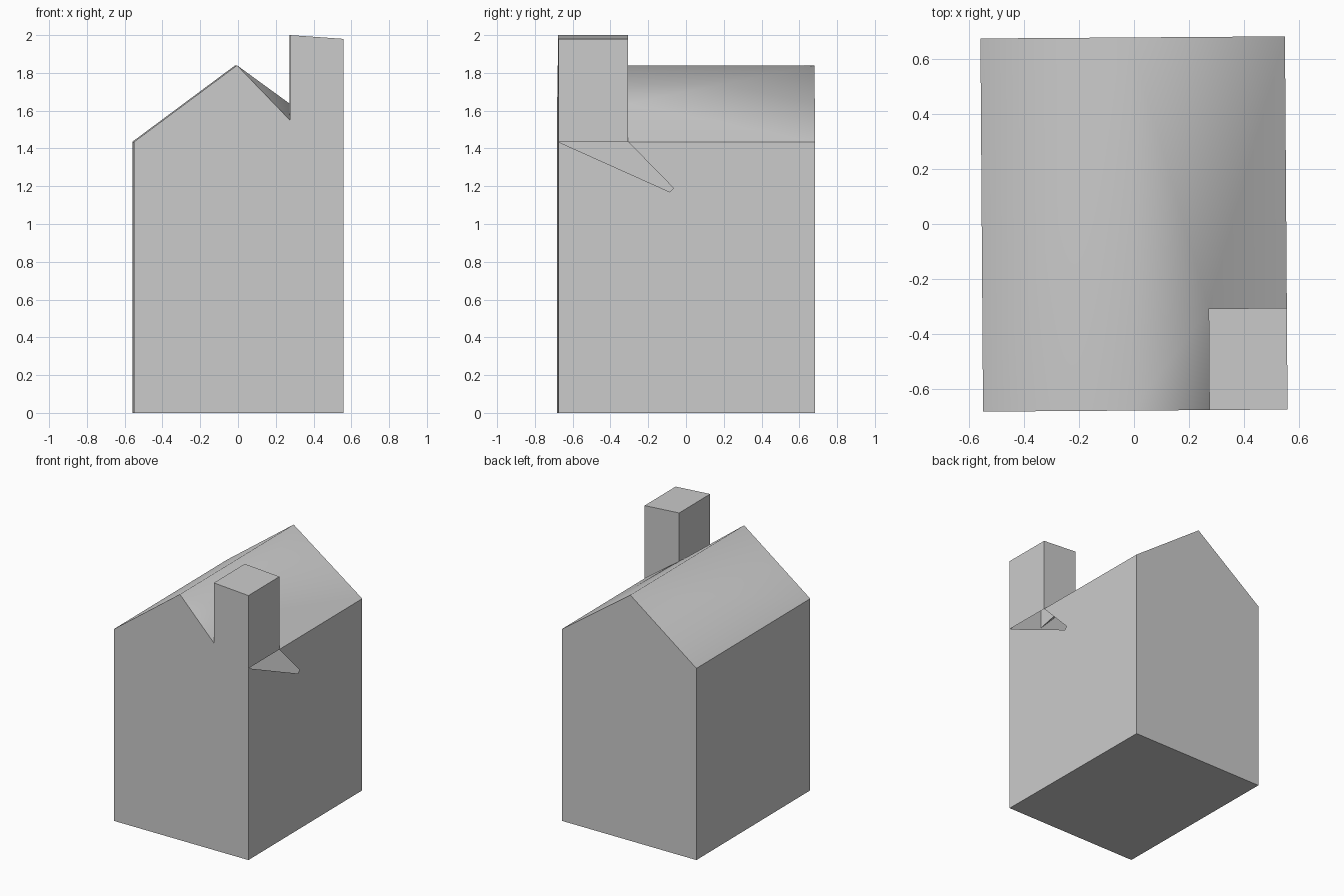
import bpy, bmesh, math

cube = bpy.data.objects.get("Cube")
if cube:
    bpy.data.objects.remove(cube, do_unlink=True)

# Single plain grey
grey = bpy.data.materials.new("light_grey")
grey.use_nodes = True
colour = (0.6, 0.6, 0.6, 1)
grey.diffuse_color = colour
grey.node_tree.nodes["Principled BSDF"].inputs["Base Color"].default_value = colour

# Main dimensions
W, D = 0.555, 0.68            # half width, half depth
EAVE, RIDGE, RIDGE_X = 1.435, 1.84, -0.01
CH_X, CH_Y = 0.27, -0.31      # inner side and rear of chimney
CH_HIGH, CH_LOW = 2.0, 1.98   # chimney top slopes slightly outward


def build(name, faces, smooth=False):
    """Joins flat outlines into one shell, sharing matching corners."""
    bm = bmesh.new()
    corners = {}
    for outline in faces:
        for p in outline:
            if p not in corners:
                corners[p] = bm.verts.new(p)
        bm.faces.new([corners[p] for p in outline]).smooth = smooth
    mesh = bpy.data.meshes.new(name)
    bm.to_mesh(mesh)
    bm.free()
    mesh.materials.append(grey)
    obj = bpy.data.objects.new(name, mesh)
    obj.rotation_euler.z = math.radians(0.4)
    bpy.context.collection.objects.link(obj)
    return obj


def at_y(y, profile):
    return [(x, y, z) for x, z in profile]


def at_x(x, profile):
    return [(x, y, z) for y, z in profile]


# Shared corners
ridge_front, ridge_back = (RIDGE_X, -D, RIDGE), (RIDGE_X, D, RIDGE)
valley_front, valley_back = (CH_X, -D, 1.55), (CH_X, CH_Y, 1.638)
chimney_foot = (W, CH_Y, EAVE)
inner_front, inner_back = (CH_X, -D, CH_HIGH), (CH_X, CH_Y, CH_HIGH)
outer_front, outer_back = (W, -D, CH_LOW), (W, CH_Y, CH_LOW)

# Walls: the front gable runs up into the chimney, the side has a slanted gap
gable = [(-W, 0), (W, 0), (W, EAVE), (RIDGE_X, RIDGE), (-W, EAVE)]
front = [(-W, 0), (W, 0), (W, EAVE), (W, CH_LOW), (CH_X, CH_HIGH), (CH_X, 1.55),
         (RIDGE_X, RIDGE), (-W, EAVE)]
side = [(-D, 0), (D, 0), (D, EAVE), (CH_Y, EAVE), (-0.07, 1.19),
        (-0.09, 1.17), (-D, EAVE)]
build("walls", [
    at_y(-D, front),
    at_y(D, gable[::-1]),
    at_x(W, side),
    at_x(-W, [(D, 0), (-D, 0), (-D, EAVE), (D, EAVE)]),
    [(-W, -D, 0), (-W, D, 0), (W, D, 0), (W, -D, 0)],
])

# Roof: softly shaded over the ridge, dipping beside the chimney
build("roof", [
    [(-W, -D, EAVE), ridge_front, ridge_back, (-W, D, EAVE)],
    [ridge_front, valley_back, chimney_foot, (W, D, EAVE), ridge_back],
    [ridge_front, valley_front, valley_back],
], smooth=True)

# Chimney: open below, its front belongs to the gable
build("chimney", [
    [(W, -D, EAVE), chimney_foot, outer_back, outer_front],
    [chimney_foot, valley_back, inner_back, outer_back],
    [valley_back, valley_front, inner_front, inner_back],
    [inner_front, outer_front, outer_back, inner_back],
])
